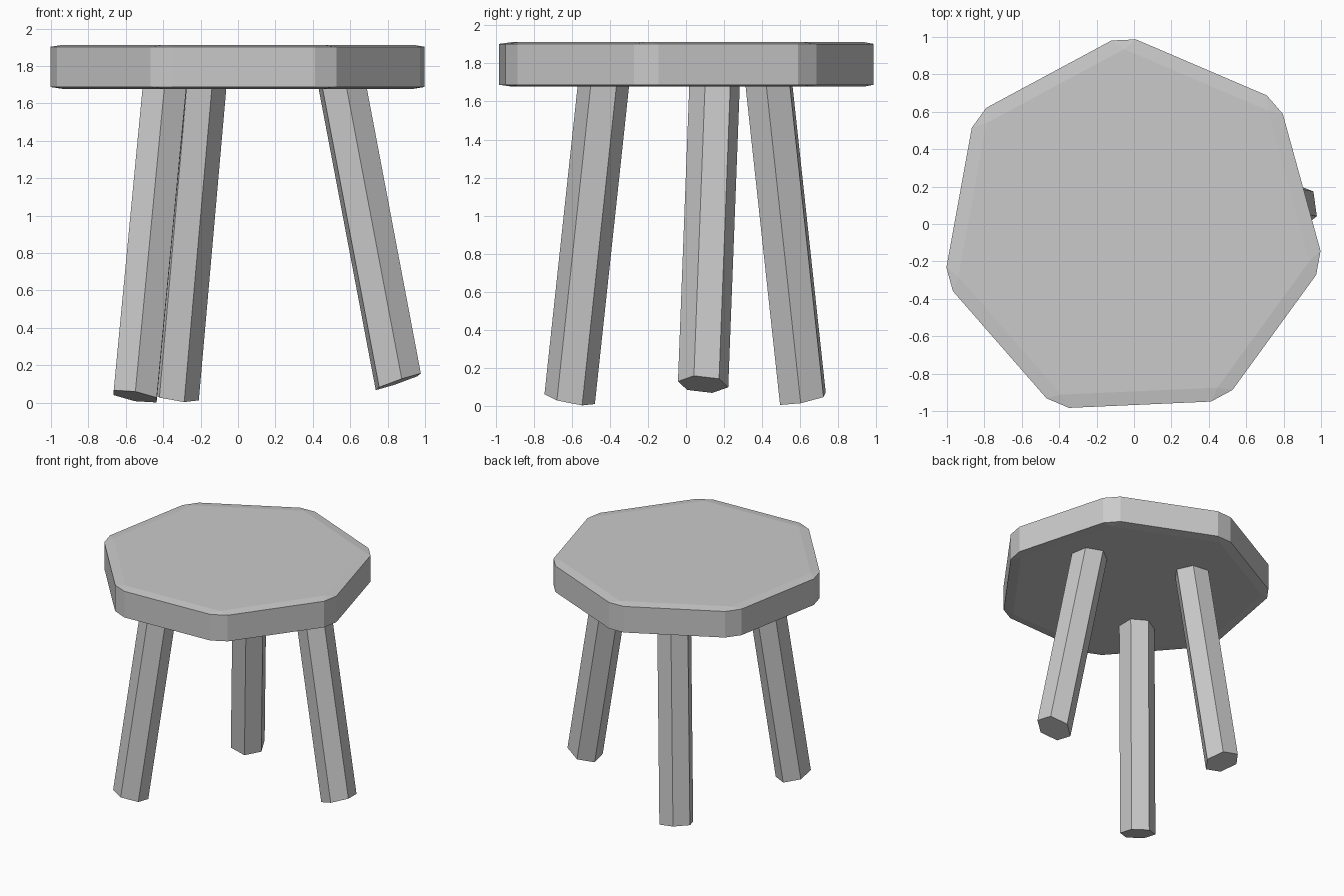
import bpy, bmesh
from math import cos, sin, radians, tau
from mathutils import Vector, Matrix

cube = bpy.data.objects.get("Cube")
if cube:
    bpy.data.objects.remove(cube, do_unlink=True)

# Single plain grey for the whole stool
grey = bpy.data.materials.new("plain_grey")
grey.use_nodes = True
grey.diffuse_color = (0.59, 0.59, 0.59, 1)
grey.node_tree.nodes["Principled BSDF"].inputs["Base Color"].default_value = (0.59, 0.59, 0.59, 1)


def prism(sides, radius, height, first_angle):
    """Upright prism standing on z = 0, first corner at the given angle."""
    bm = bmesh.new()
    angles = [radians(first_angle) + tau * i / sides for i in range(sides)]
    low, high = [[bm.verts.new((radius * cos(a), radius * sin(a), z)) for a in angles]
                 for z in (0, height)]
    bm.faces.new(low[::-1])
    bm.faces.new(high)
    for i in range(sides):
        j = (i + 1) % sides
        bm.faces.new((low[i], low[j], high[j], high[i]))
    return bm


def finish(bm, name, matrix):
    bm.transform(matrix)
    bmesh.ops.recalc_face_normals(bm, faces=bm.faces)
    mesh = bpy.data.meshes.new(name)
    bm.to_mesh(mesh)
    bm.free()
    mesh.materials.append(grey)
    obj = bpy.data.objects.new(name, mesh)
    bpy.context.collection.objects.link(obj)


# Seat: seven-sided slab, bevelled while tall and then flattened,
# so the rim bevel is shallow and the corner chamfers are wide
SEAT_BOTTOM, SEAT_TOP, BEVEL, RIM = 1.678, 1.913, 0.0726, 0.01
flatten = RIM / BEVEL
seat = prism(7, 1.0435, (SEAT_TOP - SEAT_BOTTOM) / flatten, 92.55)
bmesh.ops.bevel(seat, geom=seat.edges[:], offset=BEVEL, offset_type='OFFSET',
                segments=1, affect='EDGES', clamp_overlap=True)
finish(seat, "seat", Matrix.Translation((-0.01, -0.027, SEAT_BOTTOM))
       @ Matrix.Diagonal((1, 1, flatten, 1)))

# Legs: splayed six-sided posts, tilted and then stretched upwards so the feet
# are cut at a slant (name, foot centre, point under seat, corner angle)
STRETCH = 1.35
legs = [
    ("front_right_leg", (-0.55, -0.612, 0.034), (-0.393, -0.435, 1.68), 30),
    ("back_right_leg", (-0.342, 0.615, 0.036), (-0.197, 0.437, 1.68), 54.5),
    ("left_leg", (0.857, 0.09, 0.112), (0.56, 0.15, 1.68), 38.5),
]
for name, foot, top, corner in legs:
    axis = Vector(top) - Vector(foot)
    axis.z /= STRETCH
    tilt = Vector((0, 0, 1)).rotation_difference(axis).to_matrix().to_4x4()
    finish(prism(6, 0.134, axis.length + 0.06, corner), name,
           Matrix.Translation(foot) @ Matrix.Diagonal((1, 1, STRETCH, 1)) @ tilt)
